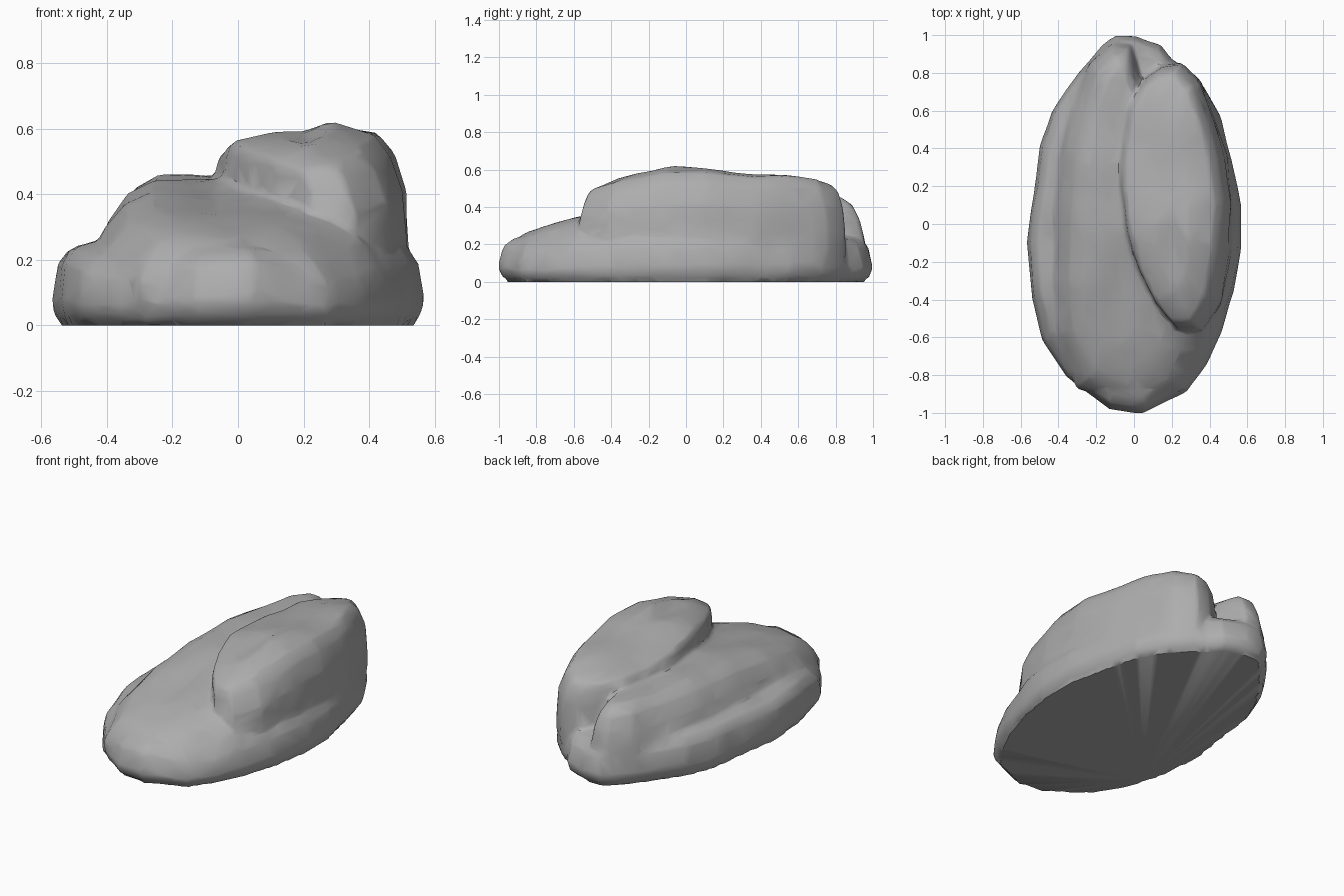
import bpy, bmesh, math
from mathutils import Vector, noise

cube = bpy.data.objects.get("Cube")
if cube:
    bpy.data.objects.remove(cube, do_unlink=True)

stone = bpy.data.materials.new("stone_grey")
stone.use_nodes = True
colour = (0.42, 0.42, 0.42, 1)
stone.diffuse_color = colour
stone.node_tree.nodes["Principled BSDF"].inputs["Base Color"].default_value = colour


def ramp(pairs, v):
    """Piecewise linear lookup."""
    if v <= pairs[0][0]:
        return pairs[0][1]
    for (a, p), (b, q) in zip(pairs, pairs[1:]):
        if v <= b:
            return p + (q - p) * (v - a) / (b - a)
    return pairs[-1][1]


def add_mass(bm, outline, centre, layers, height, end_taper=1):
    """Loft an outline through (scale, height fraction, x shift) layers, capped.
    end_taper below 1 makes the two ends steeper than the flanks."""
    cx, cy = centre
    rings = []
    for scale, part, shift in layers:
        ring = []
        end_scale = 1 - (1 - scale) * end_taper
        for px, py in outline:
            x = cx + (px - cx) * scale + shift
            y = cy + (py - cy) * end_scale
            ring.append(bm.verts.new((x, y, part * height(x, y))))
        rings.append(ring)
    n = len(outline)
    for low, high in zip(rings, rings[1:]):
        for i in range(n):
            j = (i + 1) % n
            bm.faces.new((low[i], low[j], high[j], high[i]))
    bm.faces.new(rings[0][::-1])
    # One inner ring keeps the lengthwise slope of the top
    inner = []
    for v in rings[-1]:
        x, y = cx + (v.co.x - cx) * .4, cy + (v.co.y - cy) * .75
        inner.append(bm.verts.new((x, y, height(x, y))))
    peak = bm.verts.new((cx, cy, height(cx, cy)))
    for i in range(n):
        j = (i + 1) % n
        bm.faces.new((rings[-1][i], rings[-1][j], inner[j], inner[i]))
        bm.faces.new((inner[i], inner[j], peak))


def base_height(x, y):
    """Level, but falling away at the two front corners."""
    corner = min(1, max(0, -y - .45) / .25) * min(1, max(0, abs(x) - .1) / .2)
    return .25 - .06 * corner


bm = bmesh.new()

# Broad low base
base = [(-.1, 1), (-.17, .95), (-.29, .8), (-.43, .6), (-.5, .42), (-.53, .15),
        (-.57, -.1), (-.54, -.4), (-.48, -.62), (-.36, -.81), (-.13, -.98), (.04, -1),
        (.28, -.89), (.38, -.75), (.46, -.58), (.53, -.35), (.565, -.12), (.565, .1),
        (.51, .36), (.46, .56), (.36, .74), (.27, .83), (.2, .87), (.14, .95), (0, 1)]
add_mass(bm, base, (0, 0),
         [(.94, 0, 0), (.98, .1, 0), (1, .3, 0), (.97, .75, 0), (.91, .94, 0), (.8, 1, 0)],
         base_height)

# Main body, sloping down to the front
body = [(-.02, .95), (-.12, .95), (-.23, .85), (-.33, .62), (-.4, .35), (-.43, 0),
        (-.44, -.3), (-.42, -.6), (-.3, -.87), (0, -.97), (.27, -.88), (.43, -.6),
        (.44, -.2), (.36, .3), (.15, .68), (.04, .78)]
body_top = [(-.97, .235), (-.8, .28), (-.55, .35), (-.2, .42), (.1, .45), (.6, .455), (.95, .44)]
add_mass(bm, body, (-.08, 0),
         [(.9, .02, 0), (1, .3, 0), (1, .52, 0), (.9, .72, 0), (.73, .91, 0), (.5, 1, 0)],
         lambda x, y: ramp(body_top, y), .25)

# Tall ridge along one side, leaning inwards
ridge = [(.25, .85), (.15, .84), (.06, .78), (-.03, .65), (-.07, .45), (-.08, .2),
         (-.04, -.05), (.03, -.27), (.13, -.44), (.24, -.57), (.36, -.57), (.46, -.42),
         (.51, -.15), (.52, .1), (.49, .35), (.43, .56), (.35, .75)]
ridge_top = [(-.56, .47), (-.48, .51), (-.35, .56), (-.05, .625), (.3, .58), (.6, .57), (.8, .54)]
add_mass(bm, ridge, (.2, .1),
         [(.9, .02, 0), (1, .3, 0), (1, .5, 0), (.97, .74, 0), (.89, .91, -.015), (.78, .99, -.03)],
         lambda x, y: ramp(ridge_top, y) - .2 * max(0, .28 - x) - .3 * max(0, x - .34), .4)

bmesh.ops.recalc_face_normals(bm, faces=bm.faces)
mesh = bpy.data.meshes.new("boulder")
bm.to_mesh(mesh)
bm.free()
boulder = bpy.data.objects.new("boulder", mesh)
bpy.context.collection.objects.link(boulder)
bpy.ops.object.select_all(action="DESELECT")
boulder.select_set(True)
bpy.context.view_layer.objects.active = boulder

# Fuse the masses into one worn surface
fuse = boulder.modifiers.new("fuse", "REMESH")
fuse.mode = "VOXEL"
fuse.voxel_size = .016
wear = boulder.modifiers.new("wear", "SMOOTH")
wear.factor = .5
wear.iterations = 3
for name in ("fuse", "wear"):
    bpy.ops.object.modifier_apply(modifier=name)

# Gentle weathering that fades out towards a flat underside
normals = [v.normal.copy() for v in boulder.data.vertices]
for v, n in zip(boulder.data.vertices, normals):
    fade = min(1, max(0, v.co.z - .01) / .1)
    v.co += n * fade * (.003 + .01 * noise.noise(v.co * 4.5))
    if v.co.z < .01:
        v.co.z = 0

# Broad irregular facets
facets = boulder.modifiers.new("facets", "DECIMATE")
facets.ratio = .045
bpy.ops.object.modifier_apply(modifier="facets")
boulder.data.materials.clear()
boulder.data.materials.append(stone)
bpy.ops.object.shade_smooth_by_angle(angle=math.radians(40))
